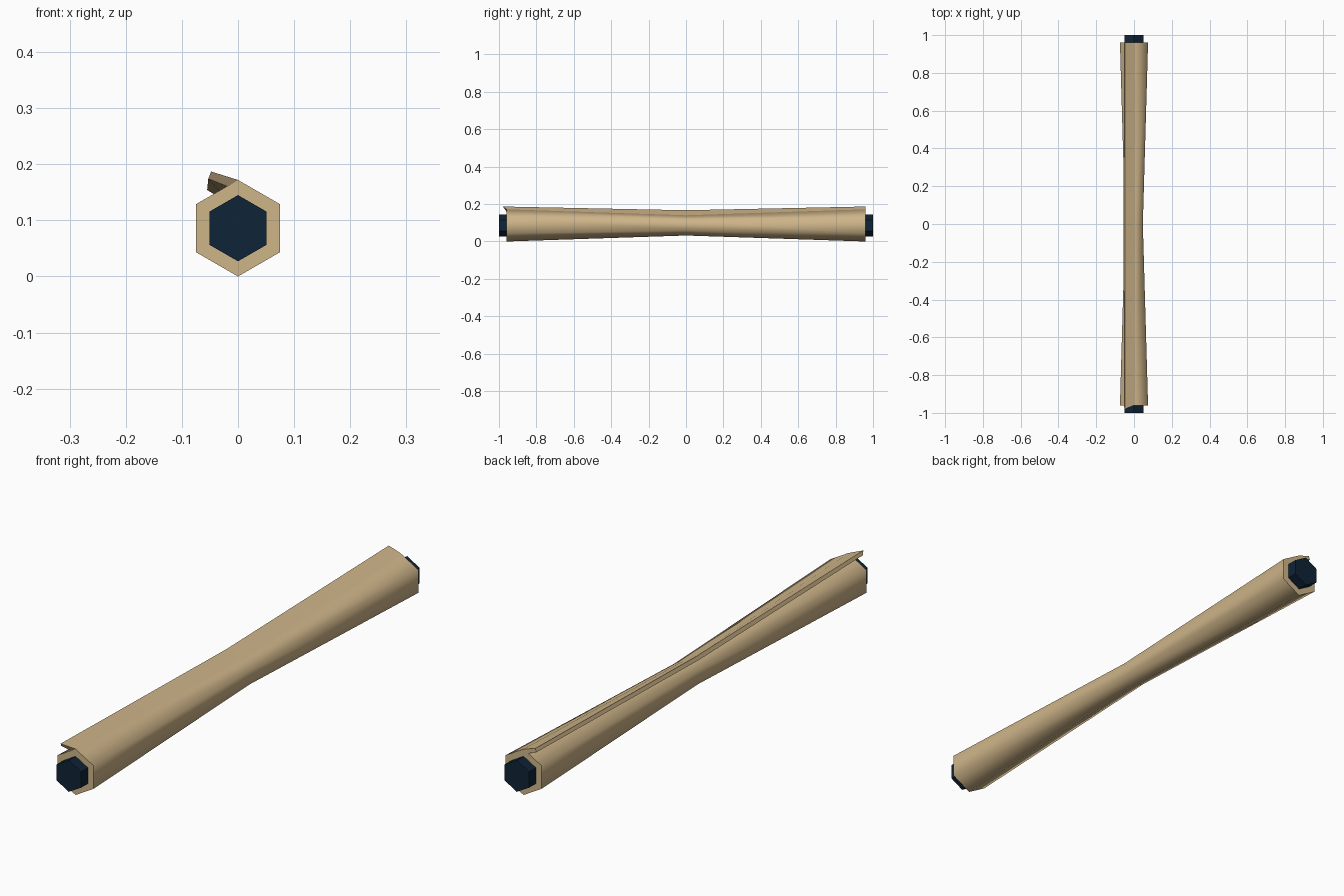
import bpy, bmesh, math

if "Cube" in bpy.data.objects:
    bpy.data.objects.remove(bpy.data.objects["Cube"])

CZ = 0.086  # axis height


def material(name, rgb):
    m = bpy.data.materials.new(name)
    m.diffuse_color = (*rgb, 1)
    m.use_nodes = True
    m.node_tree.nodes["Principled BSDF"].inputs["Base Color"].default_value = m.diffuse_color
    return m


tan = material("tan wrapper", (0.62, 0.46, 0.25))
navy = material("dark navy", (0.0048, 0.017, 0.038))


def hexagon(r, y):
    """Pointy-top hexagon section at depth y."""
    return [(r * math.sin(i * math.pi / 3), y, CZ + r * math.cos(i * math.pi / 3))
            for i in range(6)]


def loft(name, sections, mat, angle):
    """Skin a row of matching closed sections and cap both ends."""
    bm = bmesh.new()
    rings = [[bm.verts.new(p) for p in s] for s in sections]
    n = len(rings[0])
    for a, b in zip(rings, rings[1:]):
        for i in range(n):
            j = (i + 1) % n
            bm.faces.new((a[i], a[j], b[j], b[i]))
    bm.faces.new(rings[0])
    bm.faces.new(rings[-1])
    bmesh.ops.recalc_face_normals(bm, faces=bm.faces)
    me = bpy.data.meshes.new(name)
    bm.to_mesh(me)
    bm.free()
    me.materials.append(mat)
    ob = bpy.data.objects.new(name, me)
    bpy.context.collection.objects.link(ob)
    bpy.ops.object.select_all(action='DESELECT')
    ob.select_set(True)
    bpy.context.view_layer.objects.active = ob
    bpy.ops.object.shade_smooth_by_angle(angle=math.radians(angle))
    return ob


# Pinched hexagonal wrapper
loft("wrapper", [hexagon(0.086, -0.96), hexagon(0.054, 0), hexagon(0.086, 0.96)], tan, 65)

# Inner core, showing at both ends and narrowed inside the waist
loft("core", [hexagon(0.059, -1), hexagon(0.059, -0.9), hexagon(0.04, 0),
              hexagon(0.059, 0.9), hexagon(0.059, 1)], navy, 30)

# Loose flap lifting from the top ridge: ridge, upper lip, lower lip, root
flap_end = [(0, 0.172), (-0.048, 0.187), (-0.053, 0.174), (-0.018, 0.160)]
flap_mid = [(0, 0.140), (-0.047, 0.167), (-0.055, 0.154), (-0.014, 0.130)]


def flap(points, ys):
    return [(x, y, z) for (x, z), y in zip(points, ys)]


loft("flap", [flap(flap_end, (-0.96, -0.98, -0.97, -0.96)),
              flap(flap_mid, (0, 0, 0, 0)),
              flap(flap_end, (0.96, 0.96, 0.96, 0.96))], tan, 40)
